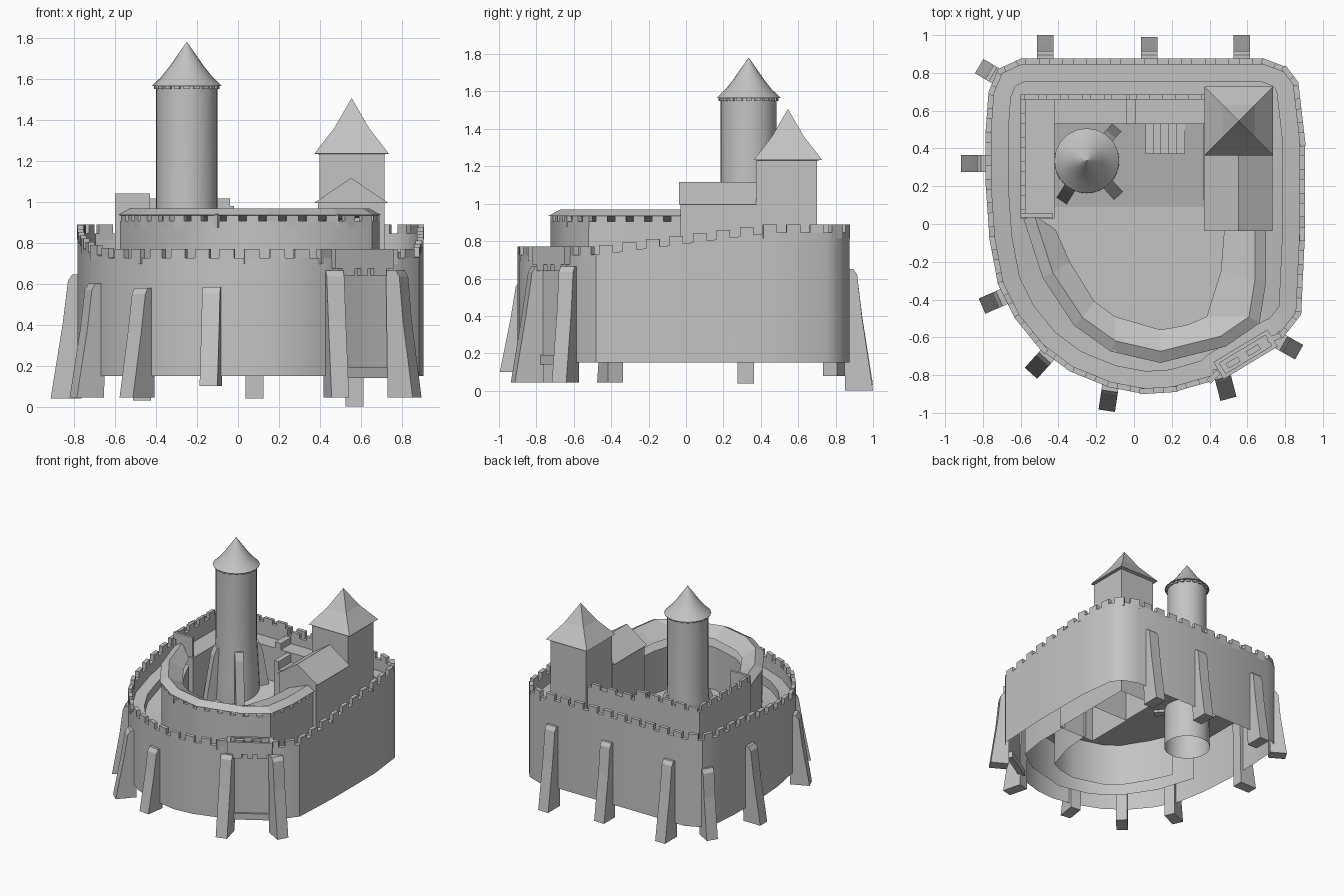
import bpy, bmesh, math
from mathutils import Vector

if "Cube" in bpy.data.objects:
    bpy.data.objects.remove(bpy.data.objects["Cube"])

stone = bpy.data.materials.new("grey stone")
stone.diffuse_color = (0.55, 0.55, 0.55, 1)
stone.use_nodes = True
stone.node_tree.nodes["Principled BSDF"].inputs["Base Color"].default_value = stone.diffuse_color


def mesh(name, verts, faces, smooth=False):
    me = bpy.data.meshes.new(name)
    me.from_pydata([tuple(v) for v in verts], [], faces)
    bm = bmesh.new()
    bm.from_mesh(me)
    bmesh.ops.recalc_face_normals(bm, faces=bm.faces)
    bm.to_mesh(me)
    bm.free()
    ob = bpy.data.objects.new(name, me)
    bpy.context.collection.objects.link(ob)
    me.materials.append(stone)
    if smooth:
        bpy.ops.object.select_all(action='DESELECT')
        bpy.context.view_layer.objects.active = ob
        ob.select_set(True)
        bpy.ops.object.shade_smooth_by_angle(angle=math.radians(35))
    return ob


def strips(name, rings, closed=True, smooth=False, caps=False):
    """Skin a list of equally long point rows."""
    n = len(rings[0])
    verts = [p for r in rings for p in r]
    faces = []
    for k in range(len(rings) - 1):
        for i in range(n if closed else n - 1):
            j = (i + 1) % n
            faces.append((k*n + i, k*n + j, (k+1)*n + j, (k+1)*n + i))
    if caps:
        faces += [tuple(range(n)), tuple(range((len(rings)-1)*n, len(rings)*n))]
    return mesh(name, verts, faces, smooth)


def box(name, x0, x1, y0, y1, z0, z1, caps=True):
    c = [(x0, y0), (x1, y0), (x1, y1), (x0, y1)]
    return strips(name, [[(x, y, z) for x, y in c] for z in (z0, z1)], caps=caps)


def oriented(c, d, out, half, z0, z1):
    """Corners of a box: centre c, direction d, inner/outer offsets, half length."""
    n = (d[1], -d[0])
    pts = [(-half, out[0]), (half, out[0]), (half, out[1]), (-half, out[1])]
    q = [(c[0] + d[0]*a + n[0]*b, c[1] + d[1]*a + n[1]*b) for a, b in pts]
    return [(x, y, z0) for x, y in q] + [(x, y, z1) for x, y in q]


BOX = [(0, 1, 2, 3), (4, 5, 6, 7), (0, 1, 5, 4), (1, 2, 6, 5), (2, 3, 7, 6), (3, 0, 4, 7)]


def inset(path, t, closed=True):
    """Offset a clockwise path inwards (to the right of travel)."""
    res, n = [], len(path)
    for i, p in enumerate(path):
        a = path[(i-1) % n] if closed or i > 0 else p
        b = path[(i+1) % n] if closed or i < n-1 else p
        p = Vector(p)
        u = (p - Vector(a)).normalized()
        v = (Vector(b) - p).normalized()
        n1, n2 = Vector((u.y, -u.x)), Vector((v.y, -v.x))
        m = (n1 + n2).normalized()
        ref = n1 if n1.length > 0 else n2
        res.append(tuple(p + m * (t / max(0.5, m.dot(ref)))))
    return res


def merlons(name, path, zf, h, pitch, width, thick, closed):
    """Row of battlement blocks along a clockwise path."""
    pts = [Vector(p) for p in path] + ([Vector(path[0])] if closed else [])
    total = sum((b - a).length for a, b in zip(pts, pts[1:]))
    n = max(1, round(total / pitch))
    verts, faces, s, k = [], [], 0, 0
    for a, b in zip(pts, pts[1:]):
        L = (b - a).length
        while k < n and (k + .5) * total / n <= s + L:
            d = (b - a) / L
            c = a + d * ((k + .5) * total / n - s)
            o = len(verts)
            verts += oriented(c, d, (0, thick), width/2, zf(c.y) - .03, zf(c.y) + h)
            faces += [tuple(i + o for i in f) for f in BOX]
            k += 1
        s += L
    mesh(name, verts, faces)


def at(path, z):
    return [(x, y, z(y) if callable(z) else z) for x, y in path]


# outer curtain wall, clockwise from the north-west corner; rises to the rear
outer = [(-.60, .875), (.69, .875), (.81, .83), (.87, .75), (.905, .45), (.905, -.055),
         (.885, -.48), (.79, -.60), (.74, -.62), (.46, -.79), (.42, -.83), (.21, -.89), (.055, -.90),
         (-.13, -.865), (-.34, -.78), (-.50, -.66), (-.63, -.50), (-.72, -.32), (-.765, -.08),
         (-.785, .2), (-.785, .5), (-.77, .70), (-.72, .82)]


def top(y):
    return .725 + .12 * min(1, max(0, (y + .5) / .95))


strips("outer_wall", [at(outer, .15), at(outer, top), at(inset(outer, .03), top),
                      at(inset(outer, .03), lambda y: top(y) - .09),
                      at(inset(outer, .12), lambda y: top(y) - .09),
                      at(inset(outer, .12), lambda y: top(y) - .16),
                      at(inset(outer, .27), lambda y: top(y) - .16)], smooth=True)
merlons("outer_battlements", outer, top, .045, .126, .074, .03, True)

# sloping outer buttresses: x, y at wall, outward direction, foot z, top z, reach
for x, y, dx, dy, z0, z1, r in [
        (-.47, .87, 0, 1, .03, .65, .13), (.08, .87, 0, 1, .04, .65, .12), (.57, .87, 0, 1, 0, .65, .13),
        (-.725, .78, -.85, .5, .08, .62, .11), (-.785, .32, -1, 0, .04, .645, .13),
        (-.69, -.385, -.92, -.4, .045, .60, .125), (-.455, -.69, -.68, -.75, .045, .58, .135),
        (-.125, -.86, -.15, -1, .10, .585, .13), (.465, -.79, .25, -.97, .045, .665, .14),
        (.77, -.62, .87, -.49, .045, .665, .12)]:
    l = math.hypot(dx, dy)
    dx, dy = dx/l, dy/l
    prof = [(-.02, z0), (r, z0), (r*.55, z0 + (z1-z0)*.6), (.045, z1 - .03), (.025, z1), (-.03, z1)]
    sides = [[(x + dx*a - dy*w, y + dy*a + dx*w, z) for a, z in prof] for w in (-.044, .044)]
    strips("buttress", sides, caps=True)

# gatehouse bay: overhanging box, corbels and footing
d, g = (.856, .517), (.60, -.705)
for name, c, half, out, z0, z1 in [
        ("gate_bay", 0, .165, (-.07, .035), .675, .73), ("gate_bay_parapet", 0, .165, (.015, .035), .72, .77),
        ("gate_bay_rear", 0, .165, (-.07, -.05), .72, .77), ("gate_side", -.155, .012, (-.07, .035), .72, .77),
        ("gate_side", .155, .012, (-.07, .035), .72, .77), ("gate_corbel", -.09, .035, (-.02, .034), .64, .68),
        ("gate_corbel", .09, .035, (-.02, .034), .64, .68), ("gate_corbel", 0, .02, (-.02, .034), .64, .68),
        ("gate_foot", 0, .15, (-.03, .015), .14, .19)]:
    mesh(name, oriented((g[0] + d[0]*c, g[1] + d[1]*c), d, out, half, z0, z1), BOX)

# inner curved wall with covered walk, clockwise from the house to the west end
inner = [(.69, .0), (.69, -.30), (.655, -.52), (.48, -.64), (.14, -.725), (-.12, -.665), (-.31, -.53),
         (-.475, -.28), (-.575, .03)]
face = [(.48, .0), (.46, -.25), (.385, -.49), (.28, -.535), (.14, -.56), (-.10, -.49), (-.21, -.41),
        (-.34, -.20), (-.415, -.03)]
strips("inner_wall", [at(inner, .15), at(inner, .905), at(inset(inner, .025, False), .905),
                      at(inset(inner, .025, False), .84), at(face, .84), at(face, .15)], False, True)
merlons("inner_battlements", inner, lambda y: .905, .035, .1, .06, .025, False)
ridge = inset(inner, .05, False)
eave = inset(inner, -.01, False)
strips("walk_roof", [at(ridge, .93), at(eave, .935), at(ridge, .968), at(face, .905), at(ridge, .93)], False)

# courtyard floor, rising to the north
yard = inner + [(-.58, .66), (.69, .66)]
mesh("courtyard_floor", at(yard, .50), [tuple(range(len(yard)))])
mesh("courtyard_slope", [(-.42, .09, .50), (.37, .09, .50), (.37, .53, .60), (-.42, .53, .60)], [(0, 1, 2, 3)])

# straight north and west inner walls with wall walks
box("north_walk", -.59, .41, .53, .67, .45, .87)
box("west_walk", -.59, -.42, .03, .67, .45, .88)
box("north_parapet", -.60, .41, .66, .685, .45, .93)
box("north_parapet_high", -.60, -.02, .66, .685, .9, .98)
box("west_parapet", -.60, -.575, .03, .685, .45, .99)
merlons("north_battlements", [(-.02, .685), (.39, .685)], lambda y: .93, .035, .126, .074, .025, False)
merlons("north_high_battlements", [(-.60, .685), (-.02, .685)], lambda y: .98, .035, .126, .08, .025, False)
merlons("west_battlements", [(-.60, .05), (-.60, .685)], lambda y: .99, .045, .126, .074, .025, False)
box("west_end_wall", -.60, -.43, .035, .055, .85, 1.04)
box("walk_step", -.04, .01, .53, .67, .8, .92)
for i in range(5):
    box("yard_step", .06 + i*.042, .102 + i*.042, .37, .53, .5, .86 - i*.065)


# round keep: turned body, ring of corbels and spire
def lathe(name, prof, c, n):
    return strips(name, [[(c[0] + r*math.cos(2*math.pi*i/n), c[1] + r*math.sin(2*math.pi*i/n), z)
                          for i in range(n)] for r, z in prof], smooth=True)


keep = (-.25, .335)
lathe("keep_body", [(.175, .17), (.172, .55), (.165, .7), (.15, .98), (.15, 1.57)], keep, 32)
lathe("keep_spire", [(.14, 1.565), (.172, 1.565), (.125, 1.61), (.085, 1.66), (.04, 1.725), (.001, 1.78)], keep, 20)
for i in range(20):
    a = 2*math.pi*i/20
    u = (math.cos(a), math.sin(a))
    mesh("keep_corbel", oriented(keep, (-u[1], u[0]), (.145, .16), .015, 1.55, 1.57), BOX)
for a in (48, -48, 238):
    u = (math.cos(math.radians(a)), math.sin(math.radians(a)))
    prof = [(.1, .48), (.255, .48), (.19, .87), (.165, .93), (.1, .93)]
    strips("keep_buttress", [[(keep[0] + u[0]*r - u[1]*w, keep[1] + u[1]*r + u[0]*w, z) for r, z in prof]
                             for w in (-.032, .032)], caps=True)

# square tower with flared pyramid roof
box("square_tower", .397, .715, .375, .70, .15, 1.24, False)
strips("square_tower_roof", [[(.555 + sx*r, .545 + sy*r, z) for sx, sy in ((-1, -1), (1, -1), (1, 1), (-1, 1))]
                             for r, z in ((.15, 1.23), (.182, 1.235), (.085, 1.36), (.001, 1.505))])

# gabled house
box("house_body", .39, .715, -.03, .375, .15, 1.0, False)
gable = [(.373, .995), (.5525, 1.117), (.732, .995)]
strips("house_gable_roof", [[(x, y, z) for x, z in gable] for y in (-.038, .375)], caps=True)
